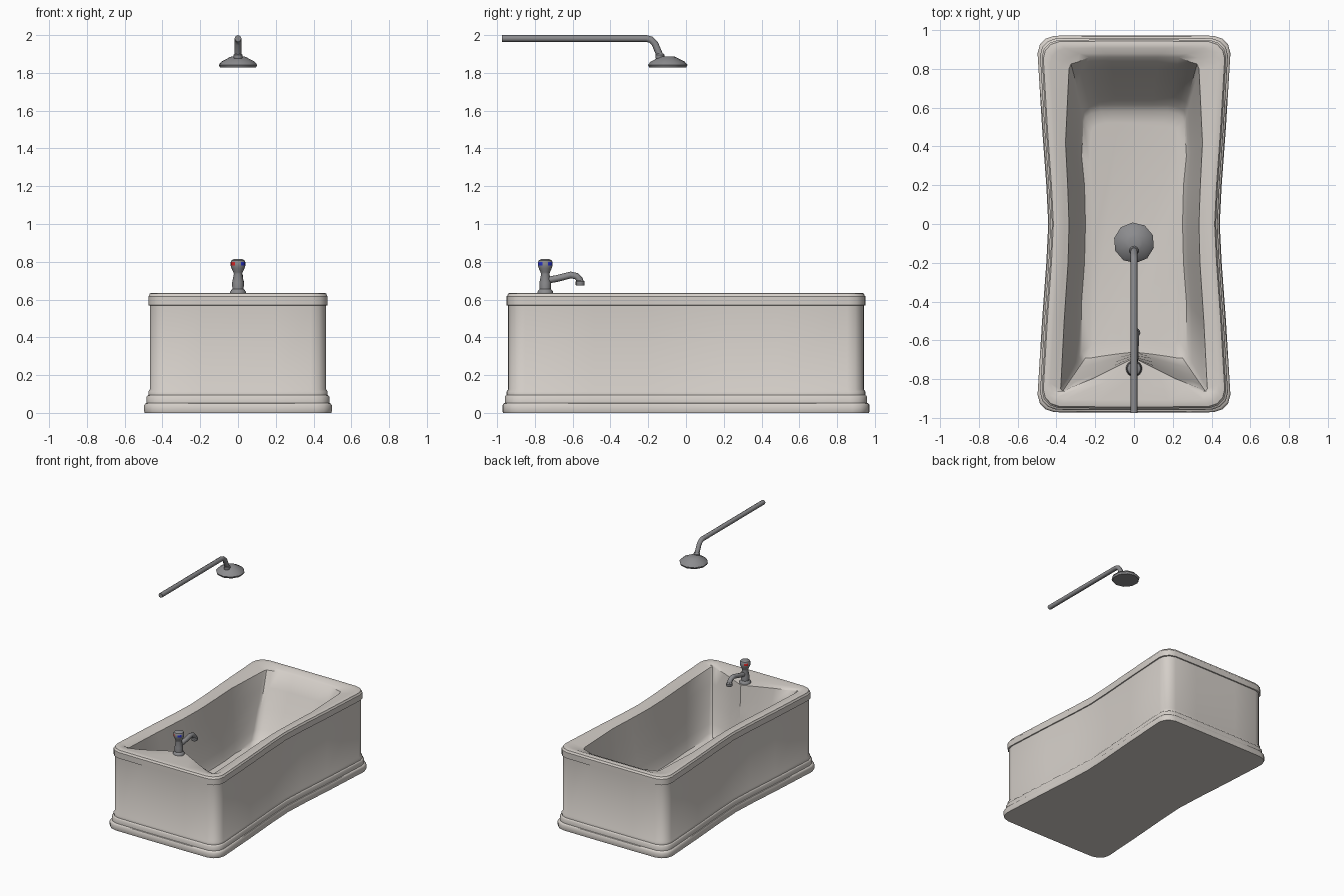
import bpy, bmesh, math

if "Cube" in bpy.data.objects:
    bpy.data.objects.remove(bpy.data.objects["Cube"])

def material(name, rgb):
    m = bpy.data.materials.new(name)
    m.diffuse_color = (*rgb, 1)
    m.use_nodes = True
    m.node_tree.nodes["Principled BSDF"].inputs["Base Color"].default_value = m.diffuse_color
    return m

STONE = material("stone", (0.66, 0.62, 0.58))
METAL = material("metal", (0.26, 0.26, 0.27))
RED = material("hot_red", (0.7, 0.02, 0.02))
BLUE = material("cold_blue", (0.02, 0.03, 0.6))

def loft(name, rings, mat, angle=35):
    """Skin closed rings of equal length and cap both ends."""
    n = len(rings[0])
    faces = [tuple(range(n)), tuple(range((len(rings) - 1) * n, len(rings) * n))]
    for r in range(len(rings) - 1):
        for i in range(n):
            j = (i + 1) % n
            faces.append((r * n + i, r * n + j, (r + 1) * n + j, (r + 1) * n + i))
    me = bpy.data.meshes.new(name)
    me.from_pydata([p for ring in rings for p in ring], [], faces)
    bm = bmesh.new()
    bm.from_mesh(me)
    bmesh.ops.recalc_face_normals(bm, faces=bm.faces)
    bm.to_mesh(me)
    bm.free()
    me.materials.append(mat)
    ob = bpy.data.objects.new(name, me)
    bpy.context.collection.objects.link(ob)
    bpy.ops.object.select_all(action='DESELECT')
    ob.select_set(True)
    bpy.context.view_layer.objects.active = ob
    bpy.ops.object.shade_smooth_by_angle(angle=math.radians(angle))
    return ob

def lathe(name, profile, x, y, sides, mat, angle=35):
    rings = []
    for r, z in profile:
        rings.append([(x + r * math.cos(2 * math.pi * k / sides + math.pi / 8),
                       y + r * math.sin(2 * math.pi * k / sides + math.pi / 8), z)
                      for k in range(sides)])
    return loft(name, rings, mat, angle)

def pipe(name, points, radius):
    cu = bpy.data.curves.new(name, 'CURVE')
    cu.dimensions = '3D'
    cu.bevel_depth = radius
    cu.bevel_resolution = 2
    cu.use_fill_caps = True
    sp = cu.splines.new('POLY')
    sp.points.add(len(points) - 1)
    for p, co in zip(sp.points, points):
        p.co = (*co, 1)
    sp.use_smooth = True
    cu.materials.append(METAL)
    ob = bpy.data.objects.new(name, cu)
    bpy.context.collection.objects.link(ob)
    return ob

# Bathtub half outlines (x >= 0), front centre to back centre
outer = [(0, -.972), (.2, -.972), (.41, -.97), (.455, -.955), (.485, -.925), (.497, -.88),
         (.474, -.5), (.452, -.2), (.442, 0)]
outer += [(x, -y) for x, y in reversed(outer[:-1])]
inner = [(0, -.69), (.12, -.75), (.22, -.80), (.32, -.84), (.368, -.862), (.378, -.85),
         (.36, -.5), (.34, -.2), (.335, 0), (.342, .2), (.353, .42), (.335, .80),
         (.325, .825), (.29, .835), (.23, .86), (.12, .86), (0, .86)]
floor = [(0, -.66), (.09, -.67), (.16, -.68), (.22, -.69), (.25, -.69), (.27, -.66),
         (.27, -.4), (.255, -.2), (.25, 0), (.255, .2), (.27, .35), (.26, .52),
         (.25, .55), (.22, .57), (.17, .58), (.09, .58), (0, .58)]

def mirror(half):
    return half + [(-x, y, z) for x, y, z in reversed(half[1:-1])]

def outer_ring(d, z):
    return mirror([(x * (1 - d / .5), y * (1 - d / .972), z) for x, y in outer])

def edge_z(i):
    return .632 - .018 * min(i / 4, 1)

def blend(a, b, t):
    return a + (b - a) * t

# Stepped plinth, body and rim
levels = [(.003, 0), (0, .01), (0, .04), (.006, .05), (.013, .052), (.013, .085), (.018, .092),
          (.022, .094), (.022, .112), (.03, .125), (.03, .568), (.022, .57), (.022, .617),
          (.026, .62), (.03, .632), (.045, .636), (.065, .635)]
rings = [outer_ring(d, z) for d, z in levels]
# Rounded rim leading to the basin edge
rim = [(x * .87, y * (1 - .065 / .972)) for x, y in outer]
for t, dz in ((.6, .008), (1, 0)):
    rings.append(mirror([(blend(a[0], b[0], t), blend(a[1], b[1], t), min(.635, edge_z(i) + dz))
                         for i, (a, b) in enumerate(zip(rim, inner))]))
# Sloping basin walls and floor
for t, z in ((.2, .5), (.45, .36), (.72, .23), (.88, .17), (1, .145)):
    rings.append(mirror([(blend(a[0], b[0], t), blend(a[1], b[1], t), z)
                         for a, b in zip(inner, floor)]))
rings.append(mirror([(x * .85, y * .9, .135) for x, y in floor]))
loft("bathtub", rings, STONE, 42)

# Tap with red and blue marks around the handle
TY = -.745
lathe("tap_body", [(.042, .625), (.042, .64), (.036, .65), (.03, .655), (.031, .69),
                   (.022, .735), (.024, .742)], 0, TY, 16, METAL)
handle = lathe("tap_handle", [(.022, .738), (.034, .765), (.039, .78), (.039, .798),
                              (.034, .808), (.02, .815)], 0, TY, 16, METAL)
handle.data.materials.append(RED)
handle.data.materials.append(BLUE)
for f in handle.data.polygons:
    c = f.center
    if .781 < c.z < .797 and abs(c.x) > .005:
        a = math.degrees(math.atan2(c.y - TY, c.x)) % 90
        if 22 < a < 68:
            f.material_index = 2 if c.x > 0 else 1
pipe("tap_spout", [(0, TY, .70), (.005, -.68, .712), (.007, -.61, .73), (.008, -.58, .724),
                   (.009, -.563, .705), (.009, -.56, .685)], .018)
lathe("spout_outlet", [(.022, .674), (.024, .678), (.024, .695), (.018, .702)],
      .009, -.56, 12, METAL)

# Overhead shower
pipe("shower_arm", [(0, -.975, 1.982), (0, -.21, 1.982), (0, -.185, 1.975),
                    (0, -.165, 1.955), (0, -.135, 1.885)], .018)
lathe("shower_neck", [(.022, 1.875), (.024, 1.885), (.024, 1.895), (.018, 1.903)],
      0, -.138, 12, METAL)
lathe("shower_head", [(.098, 1.828), (.105, 1.842), (.09, 1.86), (.045, 1.883), (.03, 1.888)],
      0, -.097, 10, METAL)
